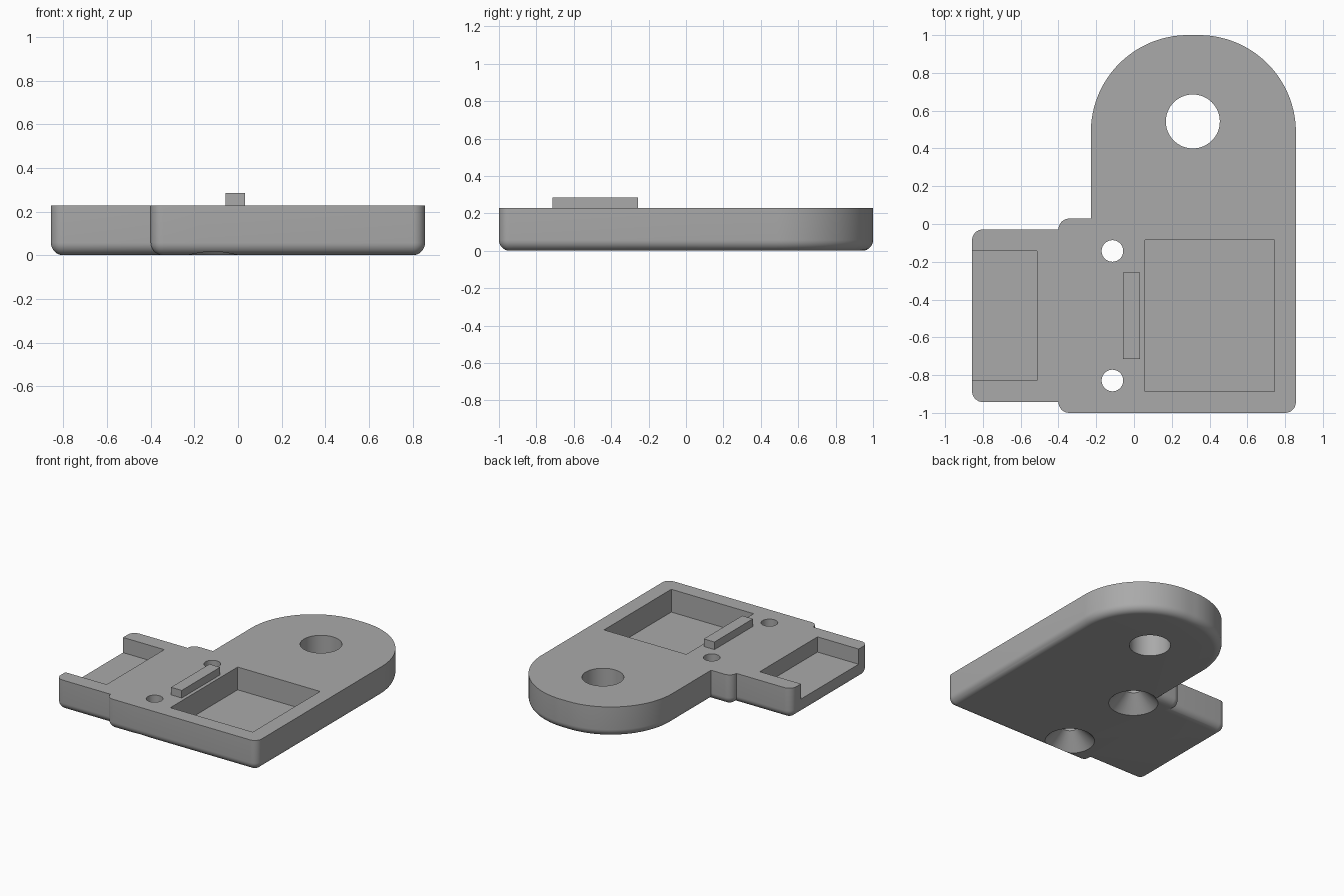
import bpy, bmesh, math
from mathutils import Vector

cube = bpy.data.objects.get("Cube")
if cube:
    bpy.data.objects.remove(cube)

U = 1 / 17.5          # one design unit
H = 4 * U             # plate thickness
R = U                 # edge rounding

grey = bpy.data.materials.new("plain_grey")
grey.use_nodes = True
colour = (0.4, 0.4, 0.4, 1)
grey.diffuse_color = colour
grey.node_tree.nodes["Principled BSDF"].inputs["Base Color"].default_value = colour


def add_object(name, bm):
    bmesh.ops.recalc_face_normals(bm, faces=bm.faces)
    mesh = bpy.data.meshes.new(name)
    bm.to_mesh(mesh)
    bm.free()
    mesh.materials.append(grey)
    obj = bpy.data.objects.new(name, mesh)
    bpy.context.collection.objects.link(obj)
    return obj


def rounded_outline(corners, inset):
    """Corners are (x, y, radius, steps) of a convex, counter-clockwise outline."""
    points = []
    n = len(corners)
    for i, (x, y, r, steps) in enumerate(corners):
        p = Vector((x, y))
        a = (p - Vector(corners[i - 1][:2])).normalized()
        b = (Vector(corners[(i + 1) % n][:2]) - p).normalized()
        centre = p - a * r + b * r
        small = max(r - inset, 0.0005)
        for k in range(steps + 1):
            t = math.pi / 2 * k / steps
            points.append(centre + (-b * math.cos(t) + a * math.sin(t)) * small)
    return points


def rounded_plate(name, corners):
    """Flat top, vertical sides and a quarter-round lower edge."""
    bm = bmesh.new()
    rings = []
    levels = [(R * (1 - math.sin(t)), R * (1 - math.cos(t)))
              for t in (math.pi / 2 * k / 8 for k in range(9))] + [(0, H)]
    for inset, z in levels:
        rings.append([bm.verts.new((p.x, p.y, z)) for p in rounded_outline(corners, inset)])
    for low, high in zip(rings, rings[1:]):
        for i in range(len(low)):
            j = (i + 1) % len(low)
            bm.faces.new((low[i], low[j], high[j], high[i]))
    bm.faces.new(rings[0][::-1])
    bm.faces.new(rings[-1])
    return add_object(name, bm)


def box(name, x0, x1, y0, y1, z0, z1):
    bm = bmesh.new()
    bmesh.ops.create_cube(bm, size=1)
    for v in bm.verts:
        v.co = ((x0 + x1) / 2 + v.co.x * (x1 - x0),
                (y0 + y1) / 2 + v.co.y * (y1 - y0),
                (z0 + z1) / 2 + v.co.z * (z1 - z0))
    return add_object(name, bm)


def lathe(name, x, y, profile, sides=64):
    """Solid of revolution from (radius, z) pairs."""
    bm = bmesh.new()
    rings = [[bm.verts.new((x + r * math.cos(math.tau * k / sides),
                            y + r * math.sin(math.tau * k / sides), z))
              for k in range(sides)] for r, z in profile]
    for low, high in zip(rings, rings[1:]):
        for i in range(sides):
            j = (i + 1) % sides
            bm.faces.new((low[i], low[j], high[j], high[i]))
    bm.faces.new(rings[0][::-1])
    bm.faces.new(rings[-1])
    return add_object(name, bm)


def boolean(target, other, operation):
    mod = target.modifiers.new(operation.title(), "BOOLEAN")
    mod.operation = operation
    mod.solver = "EXACT"
    mod.object = other
    bpy.context.view_layer.objects.active = target
    bpy.ops.object.modifier_apply(modifier=mod.name)
    bpy.data.objects.remove(other)


LEFT, STEP, ARM, RIGHT = -15 * U, -7 * U, -4 * U, 15 * U
BACK = 0.5 * U
BIG = 9 * U           # rounding of the arm end

# Body: base block, long rounded arm and side tab joined together
body = rounded_plate("base_plate", [
    (STEP, -1, R, 8), (RIGHT, -1, R, 8), (RIGHT, BACK, R, 8), (STEP, BACK, R, 8)])
arm = rounded_plate("arm", [
    (ARM, -1, R, 8), (RIGHT, -1, R, 8), (RIGHT, 1, BIG, 40), (ARM, 1, BIG, 40)])
tab = rounded_plate("side_tab", [
    (LEFT, -16.5 * U, R, 8), (0, -16.5 * U, R, 8), (0, -0.5 * U, R, 8), (LEFT, -0.5 * U, R, 8)])
boolean(body, arm, "UNION")
boolean(body, tab, "UNION")

# Recesses: square pocket and the open-ended pocket in the tab
boolean(body, box("pocket_cutter", U, 13 * U, -15.5 * U, -1.5 * U, U, 5 * U), "DIFFERENCE")
boolean(body, box("tab_cutter", LEFT - U, -9 * U, -14.5 * U, -2.5 * U, 2 * U, 5 * U), "DIFFERENCE")

# Large hole in the arm and two screw holes countersunk from below
boolean(body, lathe("arm_hole_cutter", 5.45 * U, 9.5 * U, [(2.5 * U, -U), (2.5 * U, 5 * U)]),
        "DIFFERENCE")
for y in (-14.5 * U, -2.5 * U):
    boolean(body, lathe("screw_cutter", -2 * U, y,
                        [(4 * U, -U), (U, 2 * U), (U, 5 * U)]), "DIFFERENCE")

bpy.ops.object.select_all(action="DESELECT")
body.select_set(True)
bpy.context.view_layer.objects.active = body
bpy.ops.object.shade_smooth_by_angle(angle=math.radians(30))

# Raised rib beside the pocket
box("raised_rib", -U, 0.55 * U, -12.5 * U, -4.5 * U, H - 0.01, 5 * U)
